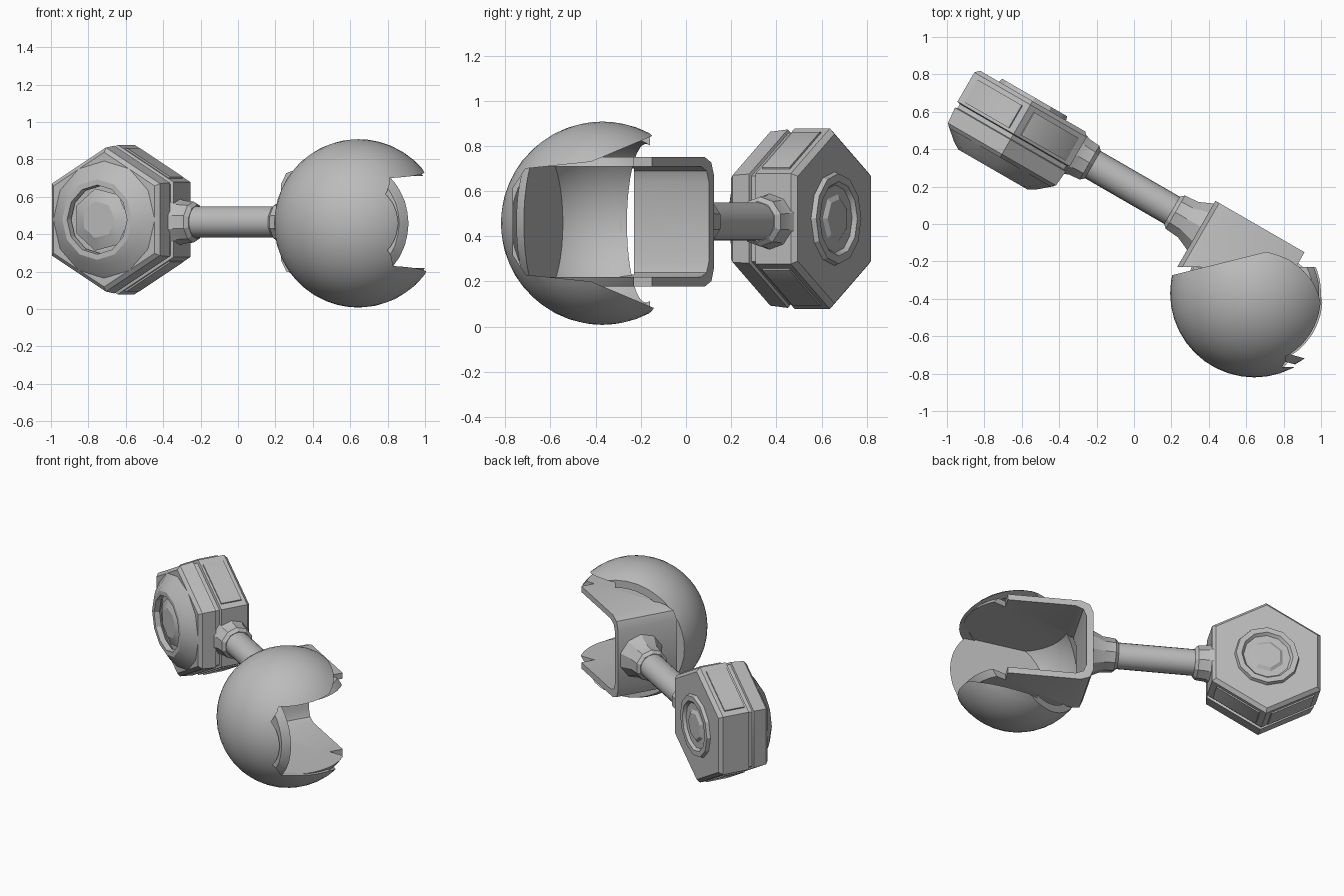
import bpy, bmesh, math
from mathutils import Matrix, Vector

if "Cube" in bpy.data.objects:
    bpy.data.objects.remove(bpy.data.objects["Cube"])

grey = bpy.data.materials.new("plain_grey")
grey.use_nodes = True
colour = (0.5, 0.5, 0.5, 1)
grey.diffuse_color = colour
grey.node_tree.nodes["Principled BSDF"].inputs["Base Color"].default_value = colour

# The arm runs along local x, turned about the vertical
ARM = Matrix.Rotation(math.radians(-30), 4, "Z")
MID = 0.465
HEX = ARM @ Matrix.Translation((-0.798, 0, 0.478))
BALL = Vector((0.643, -0.37, 0.458))


def finish(bm, name, matrix=None):
    if matrix:
        bm.transform(matrix)
    bmesh.ops.recalc_face_normals(bm, faces=bm.faces)
    mesh = bpy.data.meshes.new(name)
    bm.to_mesh(mesh)
    bm.free()
    mesh.materials.append(grey)
    obj = bpy.data.objects.new(name, mesh)
    bpy.context.collection.objects.link(obj)
    return obj


def box(name, low, high, bevel=0, matrix=ARM):
    """Box whose edges along local y may be rounded."""
    low, high = Vector(low), Vector(high)
    bm = bmesh.new()
    bmesh.ops.create_cube(bm, size=1)
    bm.transform(Matrix.Translation((low + high) / 2) @ Matrix.Diagonal((high - low).to_4d()))
    if bevel:
        edges = [e for e in bm.edges if abs(e.verts[0].co.y - e.verts[1].co.y) > 0.01]
        bmesh.ops.bevel(bm, geom=edges, offset=bevel, segments=2, profile=0.5, affect="EDGES")
    return finish(bm, name, matrix)


def loft(name, rings, sides, matrix, turn=0):
    """Stack of regular polygons along local z, given as (height, radius)."""
    bm = bmesh.new()
    loops = []
    for h, r in rings:
        angles = [turn + math.tau * i / sides for i in range(sides)]
        loops.append([bm.verts.new((r * math.cos(a), r * math.sin(a), h)) for a in angles])
    for a, b in zip(loops, loops[1:]):
        for i in range(sides):
            j = (i + 1) % sides
            bm.faces.new((a[i], a[j], b[j], b[i]))
    bm.faces.new(loops[0])
    bm.faces.new(loops[-1])
    return finish(bm, name, matrix)


def ball(name, radius):
    bm = bmesh.new()
    bmesh.ops.create_icosphere(bm, subdivisions=4, radius=radius)
    return finish(bm, name, Matrix.Translation(BALL))


def combine(obj, other, operation="DIFFERENCE"):
    mod = obj.modifiers.new("cut", "BOOLEAN")
    mod.object, mod.operation, mod.solver = other, operation, "EXACT"
    bpy.context.view_layer.objects.active = obj
    bpy.ops.object.modifier_apply(modifier=mod.name)
    bpy.data.objects.remove(other)


def bracket(name):
    """Rounded wall, roof and floor, open at the back and the far end."""
    obj = box(name, (0.315, -0.33, 0.178), (1.4, 0.325, 0.75), 0.08)
    combine(obj, box("cavity", (0.36, -1, 0.22), (2, 1, 0.71), 0.07))
    return obj


# Hexagonal head with a groove around it and a domed front
across = HEX @ Matrix.Rotation(math.radians(-90), 4, "X")
loft("hex_head", [(-0.05, 0.36), (-0.03, 0.385), (0.06, 0.395), (0.065, 0.38), (0.09, 0.38),
                  (0.095, 0.4), (0.275, 0.4), (0.298, 0.375)], 6, across, math.pi / 2)
loft("front_dome", [(-0.07, 0.2), (-0.09, 0.18), (-0.125, 0.185), (-0.125, 0.215), (-0.1, 0.255),
                    (-0.04, 0.325)], 12, across)
loft("front_hub", [(-0.11, 0.1), (-0.08, 0.17)], 7, across)
loft("back_ring", [(0.29, 0.21), (0.32, 0.2), (0.32, 0.165), (0.302, 0.15)], 12, across)
loft("back_hub", [(0.29, 0.13), (0.315, 0.09)], 7, across)

# Raised panels on the sloping sides of the head
for i, angle in enumerate((60, 120, 240, 300)):
    spin = HEX @ Matrix.Rotation(math.radians(-angle), 4, "Y")
    box(f"side_panel_{i + 1}", (0.32, 0.11, -0.16), (0.355, 0.25, 0.16), 0.008, spin)

# Handle and its two collars
along = ARM @ Matrix.Translation((0, 0.165, MID)) @ Matrix.Rotation(math.radians(90), 4, "Y")
loft("handle", [(-0.45, 0.084), (0.32, 0.084)], 24, along)
loft("head_collar", [(-0.47, 0.13), (-0.43, 0.115), (-0.37, 0.11), (-0.35, 0.09)], 10, along)
loft("socket_collar", [(0.14, 0.09), (0.16, 0.108), (0.24, 0.115), (0.335, 0.16)], 10, along)

# Socket behind the ball
socket = bracket("socket")
combine(socket, box("end_cut", (0.865, -2, -1), (3, 2, 2)))
combine(socket, box("ball_side_cut", (-1, -3, -1), (3, -0.23, 2), 0, Matrix()))

# Lining that carries the socket walls into the ball
lining = bracket("socket_lining")
combine(lining, ball("ball_limit", 0.43), "INTERSECT")
combine(lining, box("socket_side_cut", (-1, -0.23, -1), (3, 3, 2), 0, Matrix()))
combine(lining, box("wall_slot", (0, -0.285, 0.23), (0.42, -0.2, 0.7), 0, Matrix()))

# Slanted wall inside the ball, running out to its rim
tilt = ARM @ Matrix.Translation((0.6, -0.31, 0)) @ Matrix.Rotation(math.radians(14.7), 4, "Z")
inner_wall = box("inner_wall", (-0.2, -0.045, 0.19), (0.8, 0, 0.74), 0, tilt)
combine(inner_wall, ball("wall_limit", 0.44), "INTERSECT")

# Hollow ball, cut open at the back and along its outer side
shell = ball("ball_shell", 0.45)
combine(shell, ball("ball_hollow", 0.405))
slant = Matrix.Translation((0.2, -0.275, 0)) @ Matrix.Rotation(math.radians(14), 4, "Z")
combine(shell, box("back_cut", (-2, 0, -1), (2, 2, 2), 0, slant))

bm = bmesh.new()
half = [(-0.765, 0.15), (-0.71, 0.235), (-0.42, 0.265), (-0.1, 0.4), (0.2, 0.45)]
outline = half + [(y, -z) for y, z in reversed(half)]
face = bm.faces.new([bm.verts.new((0.66, y, z + MID)) for y, z in outline])
side = bmesh.ops.extrude_face_region(bm, geom=[face])["geom"]
bmesh.ops.translate(bm, vec=(1, 0, 0), verts=[v for v in side if isinstance(v, bmesh.types.BMVert)])
combine(shell, finish(bm, "side_opening"))

# Smooth the curved parts, keeping crisp edges
bpy.ops.object.select_all(action="DESELECT")
for obj in bpy.context.scene.objects:
    if obj.type == "MESH":
        obj.select_set(True)
        bpy.context.view_layer.objects.active = obj
bpy.ops.object.shade_smooth_by_angle(angle=math.radians(25))
